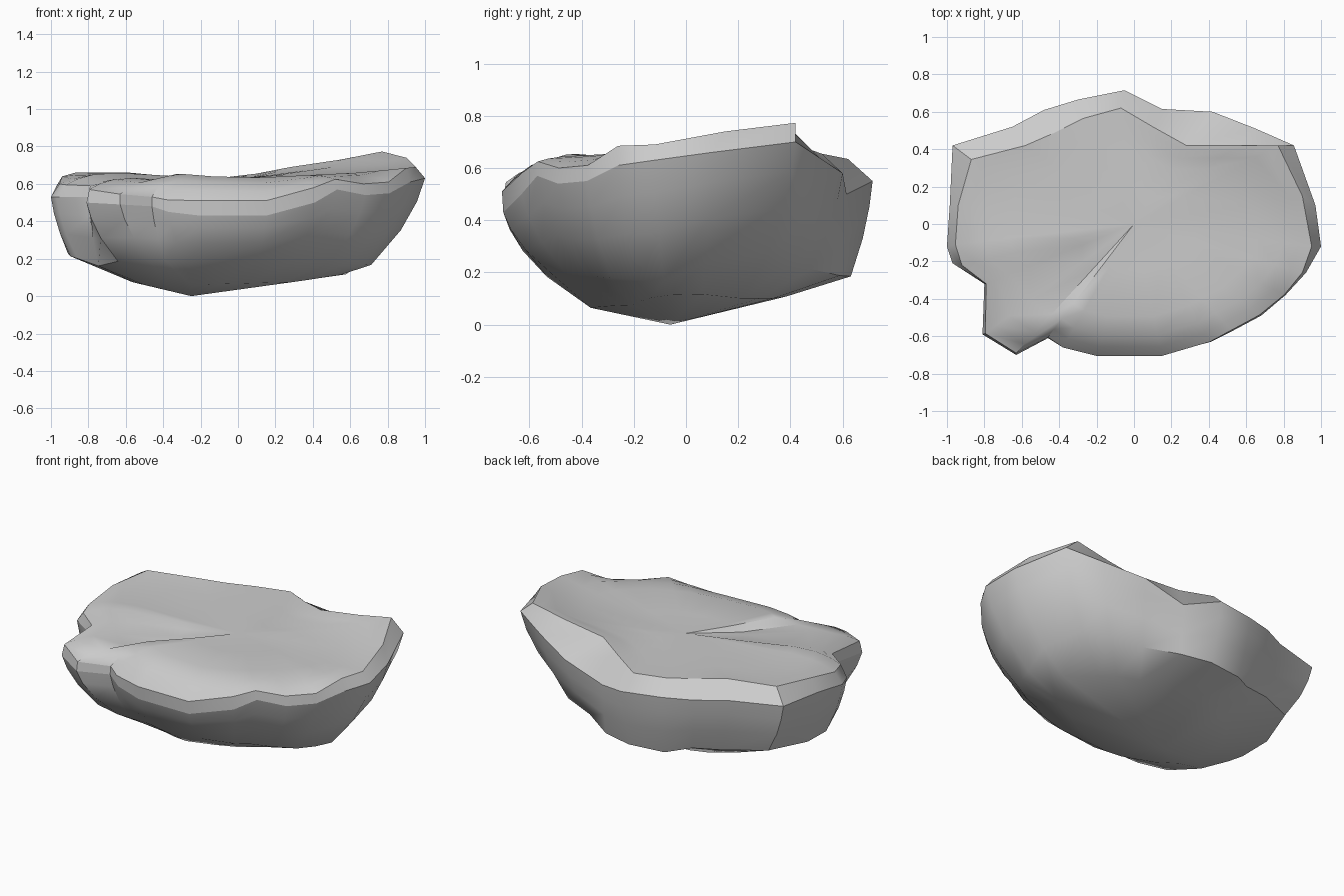
import bpy, bmesh, math

if "Cube" in bpy.data.objects:
    bpy.data.objects.remove(bpy.data.objects["Cube"])

# Outer lip of the slab, counter-clockwise (x, y, z)
outer = [
    (1, -.12, .63), (.97, .1, .66), (.855, .42, .70), (.65, .51, .64), (.42, .6, .58),
    (.15, .615, .5), (-.05, .715, .55), (-.3, .665, .56), (-.48, .61, .57), (-.65, .52, .58),
    (-.97, .42, .59), (-.985, .1, .56), (-1, -.12, .53), (-.97, -.21, .53), (-.8, -.32, .53),
    (-.81, -.59, .5), (-.63, -.7, .49), (-.46, -.61, .48), (-.37, -.66, .45), (-.2, -.7, .43),
    (.15, -.7, .43), (.41, -.63, .5), (.53, -.57, .57), (.68, -.49, .54), (.81, -.38, .55),
    (.92, -.26, .61)]

# Top edge of the chamfer, same columns
upper = [
    (.95, -.12, .69), (.9, .15, .74), (.77, .42, .773), (.55, .42, .73), (.28, .42, .69),
    (.1, .52, .655), (-.07, .62, .635), (-.27, .565, .635), (-.42, .49, .645), (-.58, .42, .66),
    (-.87, .345, .66), (-.94, .1, .64), (-.955, -.11, .6), (-.92, -.22, .595), (-.79, -.32, .59),
    (-.795, -.585, .57), (-.63, -.69, .545), (-.46, -.605, .53), (-.38, -.66, .515), (-.2, -.705, .51),
    (.15, -.705, .51), (.405, -.63, .58), (.52, -.568, .625), (.67, -.487, .6), (.805, -.377, .61),
    (.9, -.26, .685)]

# Coarse outlines of the underside, sampled by angle
belly = [(.72, .0, .18), (.74, .12, .27), (.66, .31, .28), (.5, .43, .23), (.3, .48, .21),
         (.12, .6, .185), (-.28, .6, .185), (-.43, .49, .22), (-.82, .36, .25), (-.92, .0, .22),
         (-.88, -.16, .21), (-.75, -.29, .16), (-.68, -.44, .18), (-.55, -.52, .2),
         (-.3, -.49, .18), (.1, -.51, .19), (.4, -.39, .19), (.6, -.3, .18), (.71, -.1, .165)]
keel = [(.6, .02, .12), (.45, .2, .1), (.2, .34, .1), (-.1, .38, .12), (-.4, .3, .1),
        (-.6, .05, .09), (-.5, -.2, .06), (-.3, -.31, .06), (.1, -.3, .07), (.3, -.2, .075),
        (.52, -.1, .11)]


def angle(p):
    return math.atan2(p[1], p[0]) % math.tau


def sample(outline, a):
    pts = sorted((angle(p), math.hypot(p[0], p[1]), p[2]) for p in outline)
    first, last = pts[0], pts[-1]
    pts = [(last[0] - math.tau, *last[1:])] + pts + [(first[0] + math.tau, *first[1:])]
    for (a0, r0, z0), (a1, r1, z1) in zip(pts, pts[1:]):
        if a0 <= a <= a1:
            t = (a - a0) / max(a1 - a0, 1e-6)
            r = r0 + (r1 - r0) * t
            return (r * math.cos(a), r * math.sin(a), z0 + (z1 - z0) * t)


def side_ring(t_xy, t_z):
    return [(o[0] + (l[0] - o[0]) * t_xy, o[1] + (l[1] - o[1]) * t_xy, o[2] + (l[2] - o[2]) * t_z)
            for o, l in zip(outer, low)]


def top_height(x, y):
    slope = .05 * x if x > 0 else -.03 * x
    return .628 + slope + (.25 if x > 0 and y > 0 else .12) * max(0, x * y)


def top_ring(scale, w):
    ring = []
    for x, y, z in upper:
        # the front left corner slopes down more gently than the rest
        k = w * .6 if x < -.6 and y < -.3 else w
        x, y = x * scale, y * scale
        ring.append((x, y, z + (top_height(x, y) - z) * k))
    return ring


# Rings from the bottom of the rock to the middle of its top
low = [sample(belly, angle(p)) for p in outer]
base = [sample(keel, angle(p)) for p in outer]
rings = [base, low, side_ring(.45, .6), side_ring(.15, .27), outer, upper,
         top_ring(.93, .4), top_ring(.84, .75), top_ring(.7, 1), top_ring(.35, 1)]

bm = bmesh.new()
loops = [[bm.verts.new(p) for p in ring] for ring in rings]
n = len(outer)
for a, b in zip(loops, loops[1:]):
    for i in range(n):
        j = (i + 1) % n
        bm.faces.new((a[i], a[j], b[j], b[i]))

# Close the underside and the top with fans
foot = bm.verts.new((-.25, -.06, 0))
crown = bm.verts.new((0, 0, top_height(0, 0)))
for i in range(n):
    j = (i + 1) % n
    bm.faces.new((foot, loops[0][j], loops[0][i]))
    bm.faces.new((crown, loops[-1][i], loops[-1][j]))
bmesh.ops.recalc_face_normals(bm, faces=bm.faces)

# Keep both chamfer edges crisp
for loop in loops[4:6]:
    for i in range(n):
        bm.edges.get((loop[i], loop[(i + 1) % n])).smooth = False

mesh = bpy.data.meshes.new("rock_slab")
bm.to_mesh(mesh)
bm.free()
rock = bpy.data.objects.new("rock_slab", mesh)
bpy.context.collection.objects.link(rock)
bpy.context.view_layer.objects.active = rock
rock.select_set(True)
bpy.ops.object.shade_smooth_by_angle(angle=math.radians(40))
